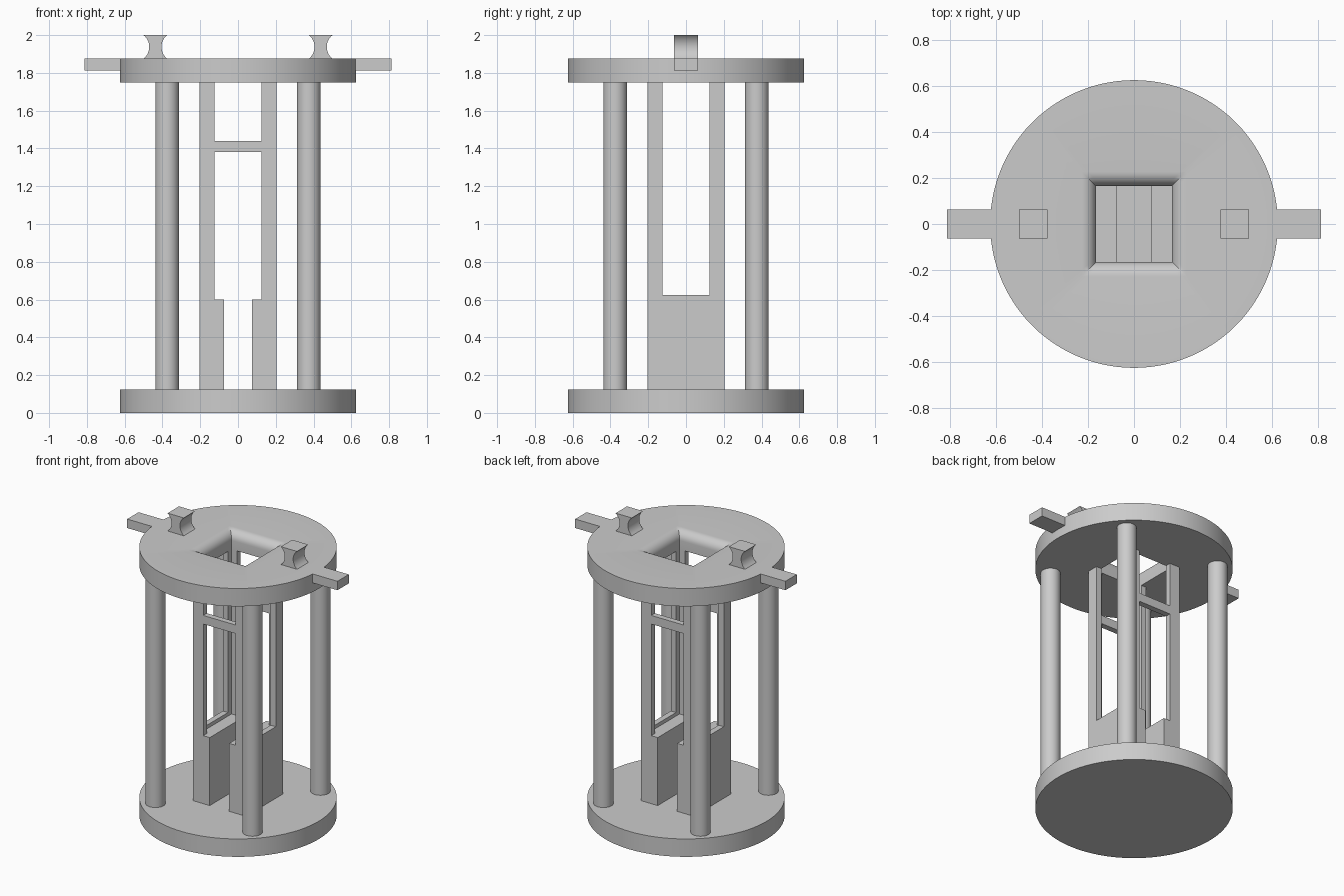
import bpy, bmesh
from math import sin, cos, pi, radians, sqrt

cube = bpy.data.objects.get("Cube")
if cube:
    bpy.data.objects.remove(cube, do_unlink=True)

grey = bpy.data.materials.new("plain_grey")
grey.use_nodes = True
tint = (0.6, 0.6, 0.6, 1)
grey.diffuse_color = tint
grey.node_tree.nodes["Principled BSDF"].inputs["Base Color"].default_value = tint

PLATE_R, PLATE_H, TOP = 0.625, 0.125, 1.75
SHAFT, TOWER, WINDOW = 0.165, 0.205, 0.125


def finish(name, bm, smooth=False):
    bmesh.ops.recalc_face_normals(bm, faces=bm.faces)
    mesh = bpy.data.meshes.new(name)
    bm.to_mesh(mesh)
    bm.free()
    mesh.materials.append(grey)
    obj = bpy.data.objects.new(name, mesh)
    bpy.context.collection.objects.link(obj)
    if smooth:
        bpy.ops.object.select_all(action='DESELECT')
        obj.select_set(True)
        bpy.context.view_layer.objects.active = obj
        bpy.ops.object.shade_smooth_by_angle(angle=radians(30))
    return obj


def box(name, lo, hi):
    bm = bmesh.new()
    bmesh.ops.create_cube(bm, size=1)
    for v in bm.verts:
        v.co = [(a + b) / 2 + c * (b - a) for a, b, c in zip(lo, hi, v.co)]
    return finish(name, bm)


def cylinder(name, x, y, radius, z0, z1, sides):
    bm = bmesh.new()
    bmesh.ops.create_cone(bm, cap_ends=True, segments=sides,
                          radius1=radius, radius2=radius, depth=z1 - z0)
    bmesh.ops.translate(bm, verts=bm.verts, vec=(x, y, (z0 + z1) / 2))
    return finish(name, bm, True)


def top_plate(sides=96, fillet=0.0625, steps=8):
    """Round plate with a square hole whose upper rim is rounded over."""
    z1 = TOP + PLATE_H
    rows = [(False, PLATE_R, TOP), (False, PLATE_R, z1)]
    for i in range(steps + 1):
        a = pi / 2 * i / steps
        rows.append((True, SHAFT + fillet * (1 - sin(a)),
                     z1 - fillet * (1 - cos(a))))
    rows.append((True, SHAFT, TOP))
    bm = bmesh.new()
    loops = []
    for square, size, z in rows:
        loop = []
        for i in range(sides):
            c, s = cos(2 * pi * i / sides), sin(2 * pi * i / sides)
            k = size / max(abs(c), abs(s)) if square else size
            loop.append(bm.verts.new((c * k, s * k, z)))
        loops.append(loop)
    for a, b in zip(loops, loops[1:] + loops[:1]):
        for i in range(sides):
            j = (i + 1) % sides
            bm.faces.new((a[i], a[j], b[j], b[i]))
    return finish("top_plate", bm, True)


def spool(name, x, half=0.0625, dip=0.03, steps=16):
    """Square block with a hollow arc down each x side."""
    radius = (half ** 2 + dip ** 2) / (2 * dip)
    z_mid = TOP + PLATE_H + half
    right = []
    for i in range(steps + 1):
        t = half * (2 * i / steps - 1)
        waist = half - dip + radius - sqrt(radius ** 2 - t ** 2)
        right.append((waist, t))
    outline = right + [(-w, t) for w, t in reversed(right)]
    bm = bmesh.new()
    face = bm.faces.new([bm.verts.new((x + w, -half, z_mid + t))
                         for w, t in outline])
    ext = bmesh.ops.extrude_face_region(bm, geom=[face])["geom"]
    moved = [g for g in ext if isinstance(g, bmesh.types.BMVert)]
    bmesh.ops.translate(bm, verts=moved, vec=(0, 2 * half, 0))
    return finish(name, bm, True)


def cut(target, lo, hi):
    cutter = box("cutter", lo, hi)
    cutter.hide_render = True
    mod = target.modifiers.new("cut", 'BOOLEAN')
    mod.operation, mod.solver, mod.object = 'DIFFERENCE', 'EXACT', cutter
    bpy.context.view_layer.objects.active = target
    bpy.ops.object.modifier_apply(modifier=mod.name)
    bpy.data.objects.remove(cutter, do_unlink=True)


# Plates and corner posts
cylinder("base_plate", 0, 0, PLATE_R, 0, PLATE_H, 96)
top_plate()
for sx, side in ((1, "left"), (-1, "right")):
    for sy, end in ((-1, "front"), (1, "back")):
        cylinder(f"{end}_{side}_post", 0.375 * sx, 0.375 * sy, 0.0625,
                 PLATE_H, TOP, 48)

# Central tower: hollow shaft, slot between lower blocks, windows
tower = box("central_tower", (-TOWER, -TOWER, PLATE_H), (TOWER, TOWER, TOP))
cut(tower, (-SHAFT, -SHAFT, 0.6), (SHAFT, SHAFT, 2))
cut(tower, (-0.075, -1, 0), (0.075, 1, 0.7))
cut(tower, (-WINDOW, -1, 0.6), (WINDOW, 1, 1.38))
cut(tower, (-WINDOW, -1, 1.44), (WINDOW, 1, 2))
cut(tower, (-1, -WINDOW, 0.625), (1, WINDOW, 2))

# Side tabs and spools on the top plate
for sx, side in ((1, "left"), (-1, "right")):
    x0, x1 = sorted((0.6215 * sx, 0.8125 * sx))
    box(f"{side}_tab", (x0, -0.0625, 1.8125), (x1, 0.0625, 1.875))
    spool(f"{side}_spool", 0.4375 * sx)
